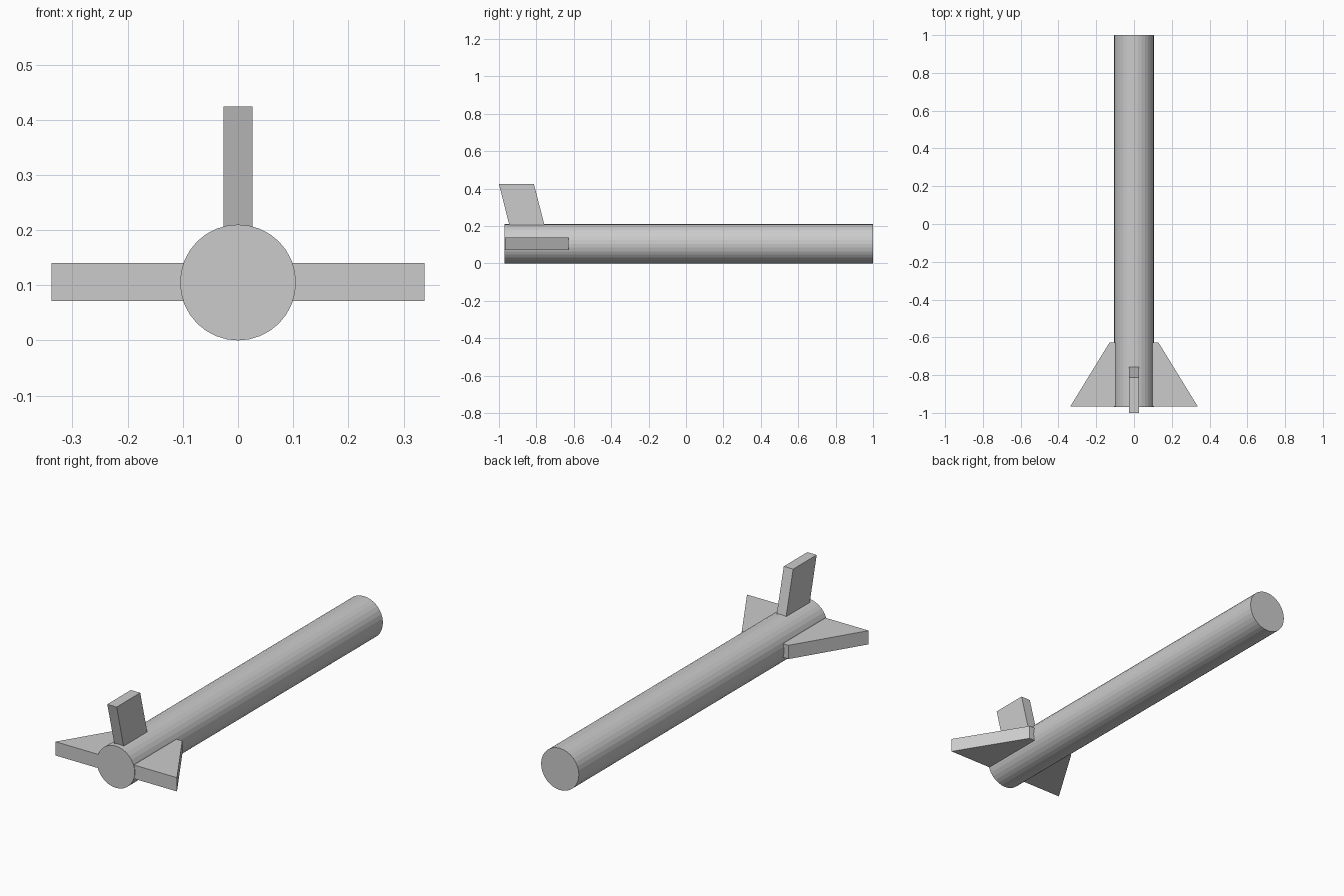
import bpy
import bmesh
import math
from mathutils import Matrix, Vector

cube = bpy.data.objects.get("Cube")
if cube:
    bpy.data.objects.remove(cube, do_unlink=True)

# Single plain grey for every part
grey = bpy.data.materials.new("plain grey")
grey.use_nodes = True
colour = (0.6, 0.6, 0.6, 1)
grey.diffuse_color = colour
grey.node_tree.nodes["Principled BSDF"].inputs["Base Color"].default_value = colour

RADIUS = 0.105
TAIL_Y, NOSE_Y = -0.97, 1.0


def add_object(name, bm):
    bmesh.ops.recalc_face_normals(bm, faces=bm.faces)
    mesh = bpy.data.meshes.new(name)
    bm.to_mesh(mesh)
    bm.free()
    mesh.materials.append(grey)
    obj = bpy.data.objects.new(name, mesh)
    bpy.context.collection.objects.link(obj)
    return obj


def add_plate(name, outline, thickness):
    """Extrude a flat outline into a slab along the thickness vector."""
    bm = bmesh.new()
    face = bm.faces.new([bm.verts.new(p) for p in outline])
    result = bmesh.ops.extrude_face_region(bm, geom=[face])
    verts = [v for v in result["geom"] if isinstance(v, bmesh.types.BMVert)]
    bmesh.ops.translate(bm, verts=verts, vec=Vector(thickness))
    return add_object(name, bm)


# Body: a flat-ended tube lying along y
bm = bmesh.new()
place = Matrix.Translation((0, (TAIL_Y + NOSE_Y) / 2, RADIUS)) @ Matrix.Rotation(math.pi / 2, 4, "X")
bmesh.ops.create_cone(bm, cap_ends=True, segments=32, radius1=RADIUS, radius2=RADIUS,
                      depth=NOSE_Y - TAIL_Y, matrix=place)
add_object("body", bm)

# Side fins: swept slabs rooted inside the body
for side, name in ((1, "left_fin"), (-1, "right_fin")):
    profile = [(0.05, -0.967), (0.338, -0.967), (0.13, -0.628), (0.05, -0.628)]
    add_plate(name, [(side * x, y, 0.071) for x, y in profile], (0, 0, 0.069))

# Upright fin: a slab leaning towards the tail
profile = [(-0.933, 0.16), (-0.745, 0.16), (-0.813, 0.424), (-1.0, 0.424)]
add_plate("upright_fin", [(-0.026, y, z) for y, z in profile], (0.052, 0, 0))
